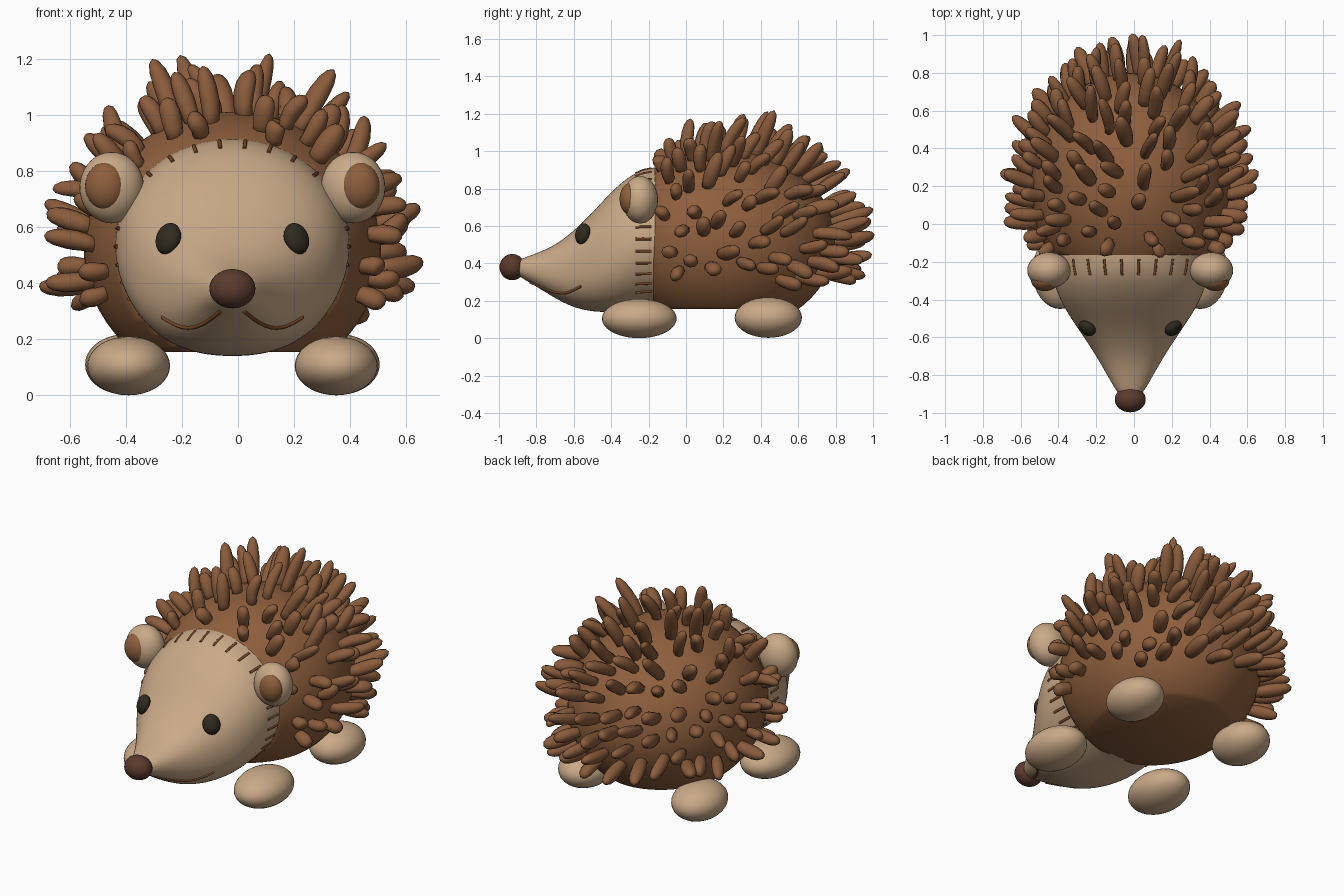
import bpy, bmesh, math, random
from mathutils import Vector, Matrix, Quaternion
from mathutils.bvhtree import BVHTree

random.seed(4)
if "Cube" in bpy.data.objects:
    bpy.data.objects.remove(bpy.data.objects["Cube"])
CX = -0.02  # the animal's own middle line


def material(name, rgb):
    m = bpy.data.materials.new(name)
    m.use_nodes = True
    m.diffuse_color = (*rgb, 1)
    m.node_tree.nodes["Principled BSDF"].inputs["Base Color"].default_value = (*rgb, 1)
    return m


TAN = material("tan", (0.59, 0.4, 0.245))
BROWN = material("coat_brown", (0.275, 0.115, 0.047))
SPINE = material("spine_brown", (0.255, 0.107, 0.045))
NOSE = material("nose_brown", (0.105, 0.043, 0.026))
BLACK = material("eye_black", (0.03, 0.023, 0.014))
THREAD = material("thread_brown", (0.2, 0.07, 0.022))


def finish(bm, name, mat):
    bmesh.ops.recalc_face_normals(bm, faces=bm.faces)
    for f in bm.faces:
        f.smooth = True
    me = bpy.data.meshes.new(name)
    bm.to_mesh(me)
    bm.free()
    me.materials.append(mat)
    ob = bpy.data.objects.new(name, me)
    bpy.context.collection.objects.link(ob)
    return ob


def ellipsoid(name, mat, centre, radii, rot=Quaternion()):
    bm = bmesh.new()
    bmesh.ops.create_uvsphere(bm, u_segments=32, v_segments=18, radius=1)
    bm.transform(Matrix.LocRotScale(Vector(centre), rot, Vector(radii)))
    return finish(bm, name, mat)


def stitch_lines(name, lines, radius):
    cu = bpy.data.curves.new(name, 'CURVE')
    cu.dimensions = '3D'
    cu.bevel_depth, cu.bevel_resolution = radius, 2
    cu.use_fill_caps = True
    for pts in lines:
        sp = cu.splines.new('POLY')
        sp.points.add(len(pts) - 1)
        for p, co in zip(sp.points, pts):
            p.co = (*co, 1)
    cu.materials.append(THREAD)
    bpy.context.collection.objects.link(bpy.data.objects.new(name, cu))


# Body: ellipsoid cut flat underneath and behind the face
CENTRE = Vector((CX, 0.2, 0.52))
RADII = Vector((0.53, 0.6, 0.49))
bm = bmesh.new()
bmesh.ops.create_uvsphere(bm, u_segments=48, v_segments=28, radius=1)
bm.transform(Matrix.Translation(CENTRE) @ Matrix.Diagonal((*RADII, 1)))
for co, no in (((0, 0, 0.155), (0, 0, -1)), ((0, -0.175, 0), (0, -1, 0))):
    cut = bmesh.ops.bisect_plane(bm, geom=bm.verts[:] + bm.edges[:] + bm.faces[:],
                                 plane_co=co, plane_no=no, clear_outer=True)
    bmesh.ops.holes_fill(bm, edges=[e for e in cut["geom_cut"]
                                    if isinstance(e, bmesh.types.BMEdge)])
finish(bm, "body", BROWN)

# Head: loft of (y, half width, bottom, top), squarer towards the cheeks
sections = [(-0.165, .42, .15, .915), (-0.22, .42, .147, .908), (-0.3, .41, .142, .872),
            (-0.4, .375, .137, .785), (-0.5, .315, .14, .672), (-0.6, .245, .162, .573),
            (-0.7, .18, .212, .497), (-0.8, .122, .277, .452), (-0.93, .05, .35, .41)]
bm = bmesh.new()
N = 32
rings = []
for y, w, lo, hi in sections:
    power = 1 - .14 * max(0, min(1, (-y - .22) / .2))
    ring = []
    for i in range(N):
        c, s = math.cos(math.tau * i / N), math.sin(math.tau * i / N)
        c, s = (math.copysign(abs(k) ** power, k) for k in (c, s))
        ring.append(bm.verts.new((CX + w * c, y, (lo + hi) / 2 + (hi - lo) / 2 * s)))
    rings.append(ring)
for a, b in zip(rings, rings[1:]):
    for i in range(N):
        bm.faces.new((a[i], a[(i + 1) % N], b[(i + 1) % N], b[i]))
bm.faces.new(rings[-1])
head = finish(bm, "head", TAN)
sub = head.modifiers.new("smooth", 'SUBSURF')
sub.levels = sub.render_levels = 2
bpy.context.view_layer.update()
surface = BVHTree.FromObject(head, bpy.context.evaluated_depsgraph_get())


def on_face(x, z):
    return surface.ray_cast(Vector((x, -2, z)), Vector((0, 1, 0)))[:2]


ellipsoid("nose", NOSE, (CX, -0.929, 0.38), (0.082, 0.068, 0.07))

# Mirrored parts: ears, eyes, feet
for side, s in (("left", 1), ("right", -1)):
    ellipsoid(side + "_ear", TAN, (CX + s * .43, -0.245, .74), (.115, .095, .127))
    ellipsoid(side + "_inner_ear", BROWN, (CX + s * .452, -0.298, .745), (.073, .057, .085))
    p, n = on_face(CX + s * .222, .555)
    n.z *= .5
    turn = Quaternion((0, 0, 1), s * 0.15)
    ellipsoid(side + "_eye", BLACK, p + n * .012, (.049, .058, .034), n.to_track_quat('Z', 'Y') @ turn)
    ellipsoid(side + "_front_foot", TAN, (CX + s * .37, -0.25, .105), (.148, .2, .105))
    ellipsoid(side + "_back_foot", TAN, (CX + s * .38, .44, .11), (.145, .18, .108))

# Smile: two arcs under the nose
smile = []
for s in (1, -1):
    arc = []
    for i in range(17):
        t = i / 16
        arc.append(on_face(CX + s * (.042 + .208 * t), .30 - .048 * math.sin(math.pi * t) - .022 * t)[0])
    smile.append(arc)
stitch_lines("smile", smile, .007)

# Seam stitches around the back of the head, closer together on the cheeks
seam = []
for s in (1, -1):
    for a in [7 + 14 * i for i in range(5)] + [81 + 9 * i for i in range(7)]:
        out = Vector((s * math.sin(math.radians(a)), 0, math.cos(math.radians(a))))
        seam.append([surface.ray_cast(Vector((CX, y, .53)) + out, -out)[0]
                     for y in (-0.27, -0.23, -0.185)])
stitch_lines("seam_stitches", seam, .007)


# Spines: bent, blunt tapered tubes
def add_spine(bm, base, direction, bend, length, radius):
    direction = direction.normalized()
    u = direction.cross(bend).normalized()
    profile = ((-.15, .75), (.15, .9), (.4, 1), (.65, .97), (.84, .8), (.95, .5))
    prev = None
    for t, r in profile:
        c = base + direction * (t * length) + bend * (t * t * length)
        v = (direction + bend * 2 * t).normalized().cross(u)
        ring = [bm.verts.new(c + (u * math.cos(k) + v * math.sin(k) * 0.85) * (r * radius))
                for k in (math.tau * i / 8 for i in range(8))]
        if prev:
            for i in range(8):
                bm.faces.new((prev[i], prev[(i + 1) % 8], ring[(i + 1) % 8], ring[i]))
        else:
            bm.faces.new(ring)
        prev = ring
    tip = bm.verts.new(base + (direction + bend) * length)
    for i in range(8):
        bm.faces.new((prev[i], prev[(i + 1) % 8], tip))


bm = bmesh.new()
COUNT = 245
for i in range(COUNT):
    # even spiral around the length of the body, with a little scatter
    d = 1 - 2 * (i + .5) / COUNT
    a = i * math.pi * (3 - math.sqrt(5)) + random.uniform(-.1, .1)
    r = math.sqrt(1 - d * d)
    unit = Vector((r * math.cos(a), d, r * math.sin(a)))
    base = CENTRE + unit * RADII
    if base.y < -0.13 or base.z < .31 + .15 * max(0, .1 - base.y):
        continue
    normal = Vector([c / k for c, k in zip(unit, RADII)]).normalized()
    # towards the tail the spines lie flatter and curl less
    rear = max(0, min(1, base.y + .1))
    wobble = Vector([random.uniform(-.2, .2) for _ in range(3)])
    lean = normal + Vector((0, .05 + .65 * rear, .08 + .12 * rear)) + wobble
    curl = .42 - .25 * rear
    bend = Vector((random.uniform(-curl, curl), random.uniform(-.05, .25), random.uniform(-curl, curl)))
    length = random.uniform(.17, .21) * (1 - .28 * abs(unit.x)) * min(1, .85 + base.y * 1.5)
    add_spine(bm, base, lean, bend, length, random.uniform(.036, .043))
finish(bm, "spines", SPINE)
